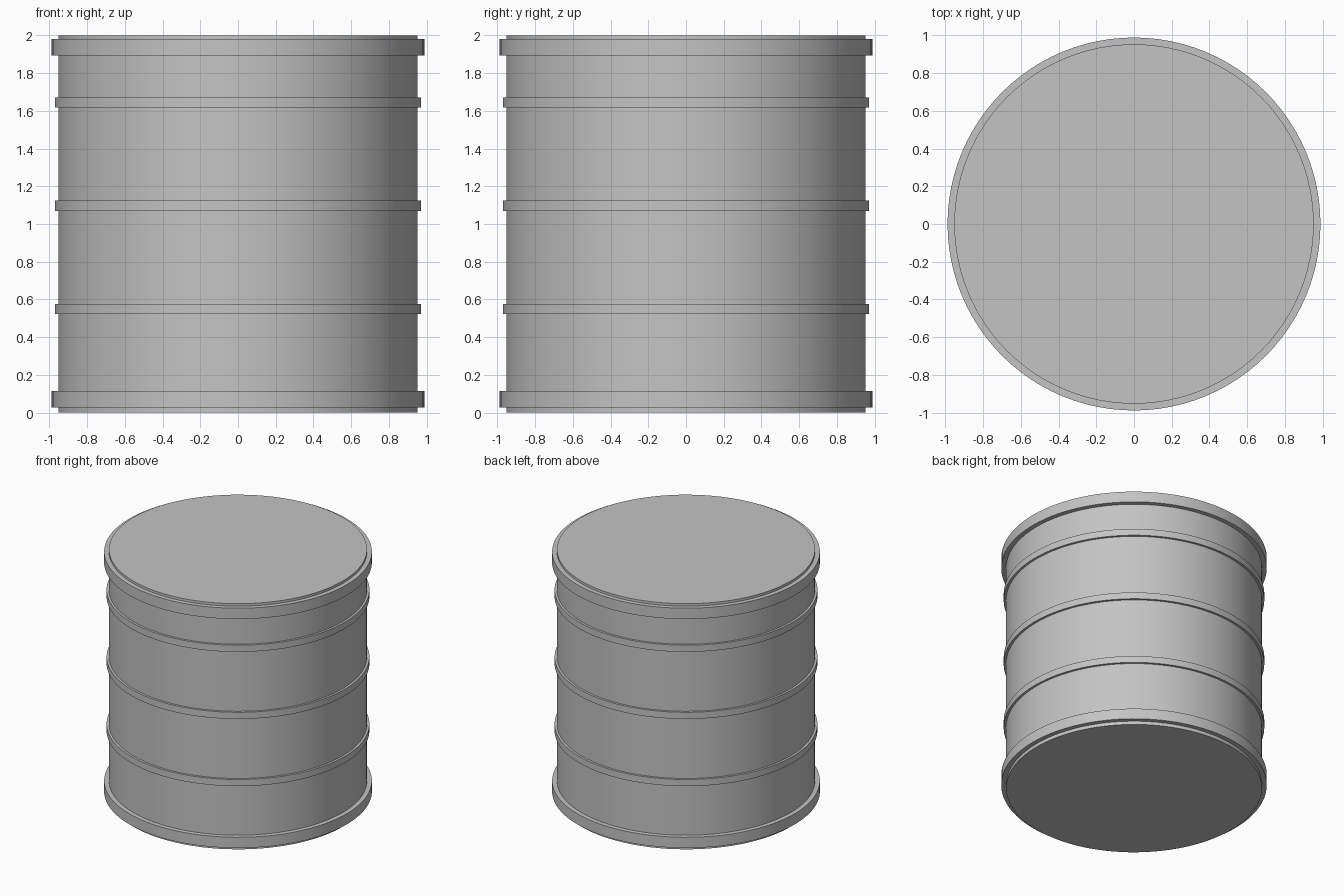
import bpy
import math

if "Cube" in bpy.data.objects:
    bpy.data.objects.remove(bpy.data.objects["Cube"], do_unlink=True)

# Plain grey metal
metal = bpy.data.materials.new("grey_metal")
metal.use_nodes = True
GREY = (0.55, 0.55, 0.55, 1)
metal.diffuse_color = GREY
metal.node_tree.nodes["Principled BSDF"].inputs["Base Color"].default_value = GREY


def drum(name, radius, bottom, top):
    """Closed upright cylinder between two heights."""
    bpy.ops.mesh.primitive_cylinder_add(
        vertices=96, radius=radius, depth=top - bottom,
        location=(0, 0, (top + bottom) / 2))
    part = bpy.context.object
    part.name = name
    part.data.materials.append(metal)
    bpy.ops.object.shade_smooth_by_angle(angle=math.radians(30))


# Barrel body with flat ends
drum("body", 0.952, 0, 2)

# Wide rims at both ends
drum("bottom_rim", 0.988, 0.028, 0.115)
drum("top_rim", 0.988, 1.892, 1.98)

# Thin hoops around the side
for name, height in (("lower", 0.55), ("middle", 1.097), ("upper", 1.643)):
    drum(name + "_hoop", 0.97, height - 0.027, height + 0.027)
